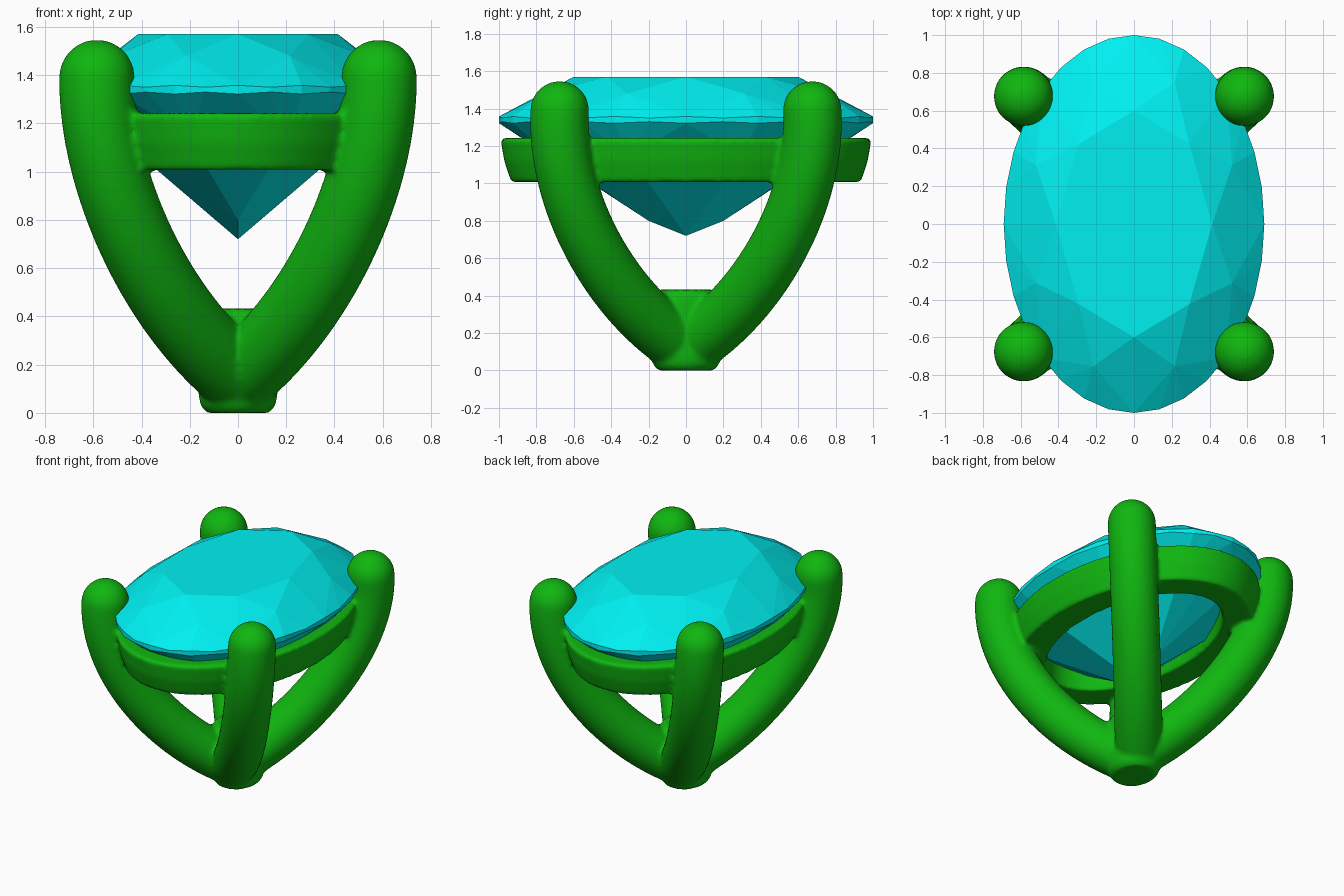
import bpy, bmesh
from math import sin, cos, pi, radians
from mathutils import Vector

if "Cube" in bpy.data.objects:
    bpy.data.objects.remove(bpy.data.objects["Cube"])


def finish(bm, name, color):
    bmesh.ops.recalc_face_normals(bm, faces=bm.faces)
    mesh = bpy.data.meshes.new(name)
    bm.to_mesh(mesh)
    bm.free()
    mat = bpy.data.materials.new(name + "_color")
    mat.diffuse_color = color
    mat.use_nodes = True
    mat.node_tree.nodes["Principled BSDF"].inputs["Base Color"].default_value = mat.diffuse_color
    mesh.materials.append(mat)
    obj = bpy.data.objects.new(name, mesh)
    bpy.context.collection.objects.link(obj)
    return obj


def bridge(bm, rings, closed=False):
    """Skin a list of vertex rings; cap the ends unless the loop is closed."""
    n = len(rings[0])
    pairs = list(zip(rings, rings[1:]))
    if closed:
        pairs.append((rings[-1], rings[0]))
    else:
        bm.faces.new(rings[0])
        bm.faces.new(rings[-1])
    for a, b in pairs:
        for i in range(n):
            j = (i + 1) % n
            bm.faces.new((a[i], a[j], b[j], b[i]))


def oval(bm, rx, ry, z, n=96):
    return [bm.verts.new((rx * cos(2 * pi * i / n), ry * sin(2 * pi * i / n), z))
            for i in range(n)]


# Oval brilliant-cut gem: hull over table, star, girdle, pavilion and culet points
bm = bmesh.new()


def gem_point(deg, r, z):
    bm.verts.new((0.69 * r * cos(radians(deg)), r * sin(radians(deg)), z))


for k in range(8):
    gem_point(45 * k, 0.6, 1.57)
    gem_point(45 * k + 22.5, 0.815, 1.48)
    gem_point(45 * k + 22.5, 0.78, 1.145)
for k in range(32):
    wave = 0.008 if k % 2 == 0 else 0
    gem_point(11.25 * k, 1, 1.35 + wave)
    gem_point(11.25 * k, 1, 1.33 - wave)
gem_point(90, 0.2, 0.80)
gem_point(-90, 0.2, 0.80)
gem_point(0, 0, 0.72)
bmesh.ops.convex_hull(bm, input=bm.verts)
finish(bm, "gem", (0.0, 0.87, 0.88, 1))

# Metal setting: overlapping solids, fused and filleted by the modifiers below
bm = bmesh.new()
R = 0.157


def prong(sx, sy):
    p = [Vector((sx * x, sy * y, z)) for x, y, z in
         ((0, 0.05, 0.15), (0.335, 0.44, 0.42), (0.588, 0.70, 0.95), (0.585, 0.675, 1.39))]
    side = Vector((-sy * 0.675, sx * 0.585, 0)).normalized()
    stations = []
    for i in range(33):
        t = i / 32
        u = 1 - t
        c = p[0]*u**3 + p[1]*3*u*u*t + p[2]*3*u*t*t + p[3]*t**3
        d = (p[1]-p[0])*u*u + (p[2]-p[1])*2*u*t + (p[3]-p[2])*t*t
        stations.append((c, d.normalized(), R))
    # domed tip
    tip, d = p[3], stations[-1][1]
    for i in range(1, 10):
        a = i / 10 * pi / 2
        stations.append((tip + d * R * sin(a), d, R * cos(a)))
    rings = []
    for c, d, r in stations:
        normal = d.cross(side).normalized()
        across = normal.cross(d)
        rings.append([bm.verts.new(c + (normal * cos(a) + across * sin(a)) * r)
                      for a in (2 * pi * k / 32 for k in range(32))])
    bridge(bm, rings)


for sx in (-1, 1):
    for sy in (-1, 1):
        prong(sx, sy)

# Base post with rounded foot
bridge(bm, [oval(bm, *s) for s in ((0.13, 0.15, 0), (0.155, 0.175, 0.03),
                                   (0.165, 0.19, 0.08), (0.165, 0.18, 0.40),
                                   (0.14, 0.16, 0.432))])

# Oval gallery ring with tapered outer wall
bridge(bm, [oval(bm, *s) for s in ((0.685, 0.993, 1.243), (0.664, 0.972, 1.12),
                                   (0.63, 0.935, 1.008), (0.43, 0.735, 1.008),
                                   (0.41, 0.715, 1.243))], closed=True)
setting = finish(bm, "prong_setting", (0.005, 0.47, 0.005, 1))
remesh = setting.modifiers.new("fuse", 'REMESH')
remesh.mode = 'VOXEL'
remesh.voxel_size = 0.014
remesh.use_smooth_shade = True
smooth = setting.modifiers.new("fillet", 'SMOOTH')
smooth.factor = 0.5
smooth.iterations = 8
